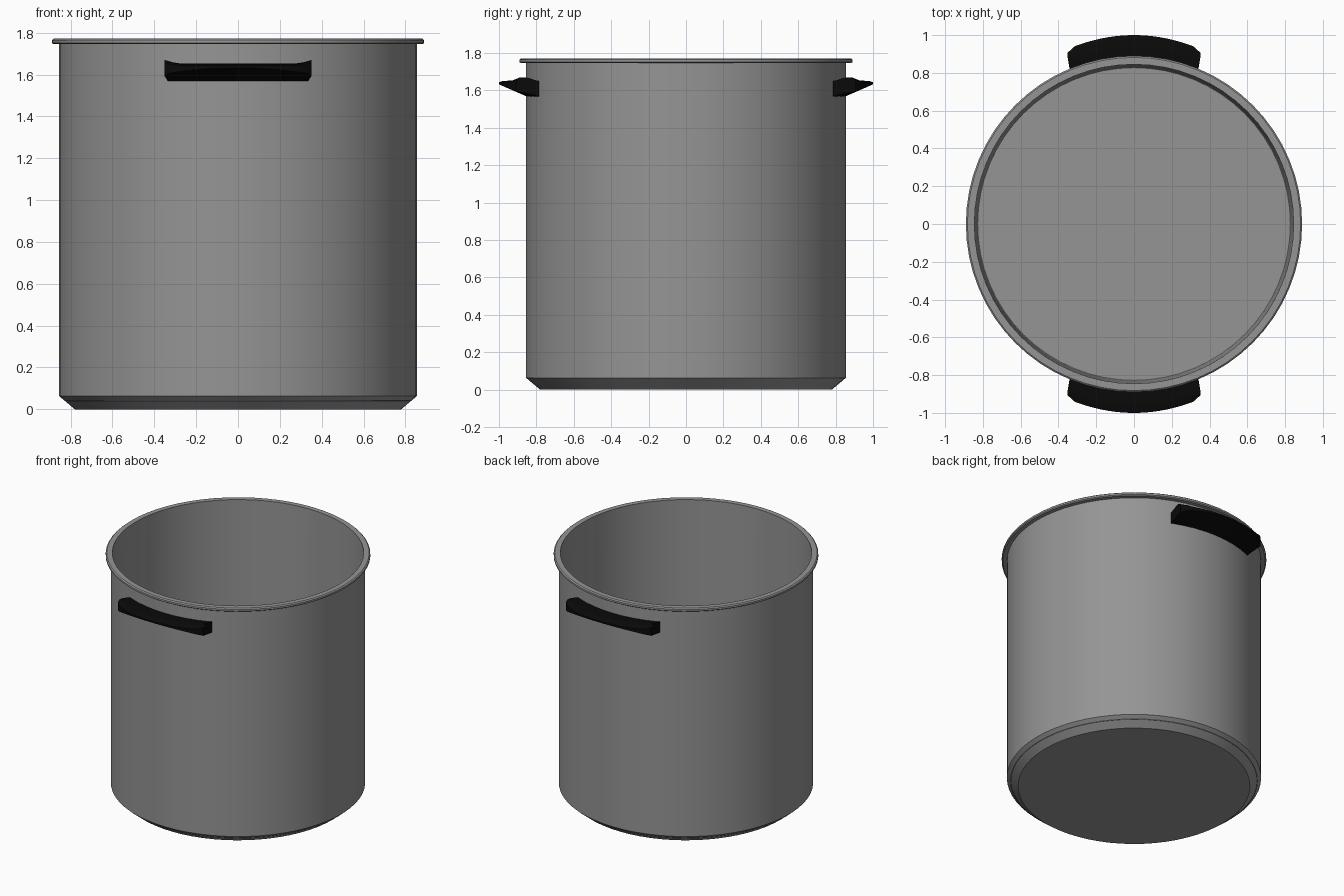
import bpy, bmesh, math

cube = bpy.data.objects.get("Cube")
if cube:
    bpy.data.objects.remove(cube)

SEGMENTS = 64


def material(name, rgb, roughness):
    mat = bpy.data.materials.new(name)
    mat.use_nodes = True
    mat.diffuse_color = (*rgb, 1)
    bsdf = mat.node_tree.nodes["Principled BSDF"]
    bsdf.inputs["Base Color"].default_value = (*rgb, 1)
    bsdf.inputs["Roughness"].default_value = roughness
    return mat


def finish(name, bm, mat, angle):
    bmesh.ops.recalc_face_normals(bm, faces=bm.faces)
    mesh = bpy.data.meshes.new(name)
    bm.to_mesh(mesh)
    bm.free()
    mesh.materials.append(mat)
    obj = bpy.data.objects.new(name, mesh)
    bpy.context.collection.objects.link(obj)
    bpy.ops.object.select_all(action="DESELECT")
    obj.select_set(True)
    bpy.context.view_layer.objects.active = obj
    bpy.ops.object.shade_smooth_by_angle(angle=math.radians(angle))
    return obj


def lathe(name, profile, mat, closed=False):
    """Spin (radius, height) points around z; open ends are capped."""
    bm = bmesh.new()
    rings = []
    for r, z in profile:
        rings.append([bm.verts.new((r * math.cos(a), r * math.sin(a), z))
                      for a in (math.tau * i / SEGMENTS for i in range(SEGMENTS))])
    pairs = list(zip(rings, rings[1:]))
    if closed:
        pairs.append((rings[-1], rings[0]))
    else:
        bm.faces.new(rings[0])
        bm.faces.new(rings[-1])
    for low, high in pairs:
        for i in range(SEGMENTS):
            j = (i + 1) % SEGMENTS
            bm.faces.new((low[i], low[j], high[j], high[i]))
    return finish(name, bm, mat, 30)


def handle(name, side, mat):
    """Curved grip lofted across x, hugging the wall and thinning outward."""
    bm = bmesh.new()
    steps = 20
    sections = []
    for k in range(steps + 1):
        t = 2 * k / steps - 1
        xi, xo = 0.335 * t, 0.352 * t
        yi = math.sqrt(0.853 ** 2 - xi ** 2)
        yo = 1 - 0.6 * xo ** 2 - (0.02 if abs(t) == 1 else 0)
        flare = 0.02 * max(0, (abs(t) - 0.85) / 0.15)
        xm, ym = (xi + xo) / 2, (yi + yo) / 2
        points = [(xi, yi, 1.568), (xi, yi, 1.648), (xm, ym, 1.653 + flare * 0.7),
                  (xo, yo - 0.02, 1.65 + flare), (xo, yo, 1.643 + flare * 0.7),
                  (xo, yo, 1.568 + 0.4 * (yo - 0.84))]
        sections.append([bm.verts.new((x * side, y * side, z)) for x, y, z in points])
    for a, b in zip(sections, sections[1:]):
        for i in range(len(a)):
            j = (i + 1) % len(a)
            bm.faces.new((a[i], a[j], b[j], b[i]))
    bm.faces.new(sections[0])
    bm.faces.new(sections[-1])
    return finish(name, bm, mat, 35)


steel = material("brushed steel grey", (0.3, 0.3, 0.3), 0.4)
black = material("handle black", (0.003, 0.003, 0.003), 0.6)

# Pot: chamfered base, straight wall, hollow inside with a flat floor
lathe("pot_body", [(0.78, 0), (0.855, 0.063), (0.855, 1.75), (0.845, 1.76),
                   (0.83, 0.04)], steel)

# Rolled rim
lathe("pot_rim", [(0.845, 1.745), (0.882, 1.745), (0.89, 1.751), (0.89, 1.764),
                  (0.882, 1.771), (0.845, 1.771)], steel, closed=True)

# Handles
handle("front_handle", -1, black)
handle("back_handle", 1, black)
